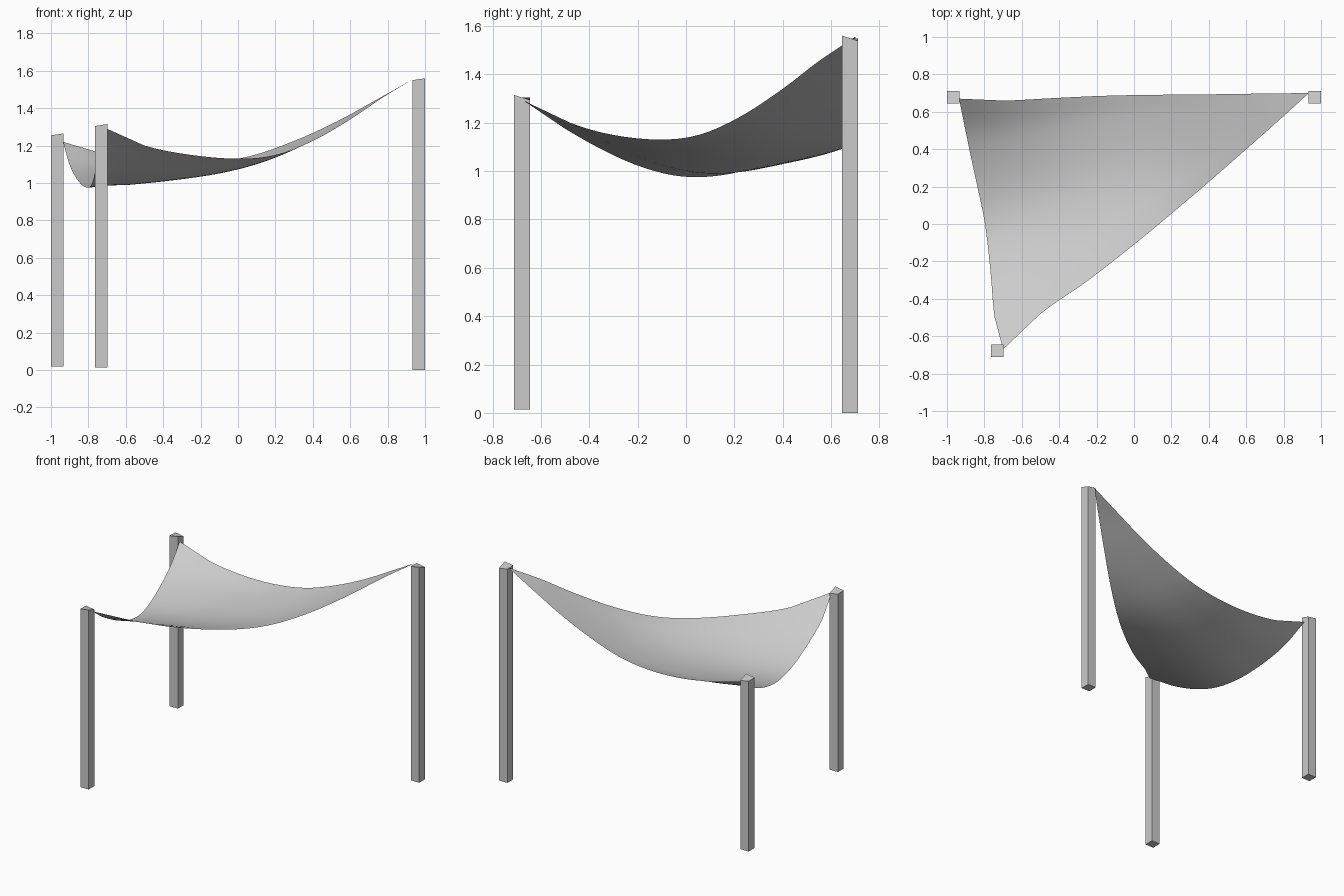
import bpy, bmesh
from mathutils import Vector

if "Cube" in bpy.data.objects:
    bpy.data.objects.remove(bpy.data.objects["Cube"])


def make_object(name, bm):
    bmesh.ops.recalc_face_normals(bm, faces=bm.faces)
    mesh = bpy.data.meshes.new(name)
    bm.to_mesh(mesh)
    bm.free()
    obj = bpy.data.objects.new(name, mesh)
    bpy.context.collection.objects.link(obj)
    return obj


def make_post(name, x, y, bottom, top):
    bm = bmesh.new()
    bmesh.ops.create_cube(bm, size=1)
    for v in bm.verts:
        right, back, up = v.co.x > 0, v.co.y > 0, v.co.z > 0
        # slightly uneven sawn top
        drop = {(0, 0): 0.01, (1, 0): 0, (1, 1): 0.022, (0, 1): 0.012}[(right, back)]
        v.co = (x + v.co.x * 0.067, y + v.co.y * 0.067, top - drop if up else bottom)
    return make_object(name, bm)


def curve(points, t):
    """Smooth curve through points (first span straight), t from 0 to 1."""
    p = [Vector(q) for q in points]
    p = [2 * p[0] - p[1]] + p + [2 * p[-1] - p[-2]]
    s = t * (len(p) - 3)
    i = min(int(s), len(p) - 4)
    s -= i
    a, b, c, d = p[i:i + 4]
    if i == 0:
        return b.lerp(c, s)
    return 0.5 * (2 * b + (c - a) * s + (2 * a - 5 * b + 4 * c - d) * s ** 2
                  + (3 * b - a - 3 * c + d) * s ** 3)


# Posts
make_post("back_left_post", -0.9665, 0.678, 0.02, 1.265)
make_post("front_left_post", -0.732, -0.678, 0.015, 1.315)
make_post("back_right_post", 0.9665, 0.678, 0.0, 1.56)

# Sagging edges of the cloth
front_edge = [(-0.70, -0.67, 1.29), (-0.50, -0.48, 1.20), (-0.25, -0.305, 1.15),
              (0, -0.11, 1.13), (0.2, 0.055, 1.15), (0.4, 0.225, 1.225),
              (0.6, 0.40, 1.34), (0.77, 0.55, 1.455), (0.935, 0.70, 1.555)]
back_edge = [(-0.935, 0.67, 1.22), (-0.70, 0.66, 1.15), (-0.45, 0.672, 1.11),
             (-0.2, 0.684, 1.105), (0.05, 0.69, 1.14), (0.3, 0.692, 1.225),
             (0.53, 0.695, 1.33), (0.74, 0.698, 1.445), (0.935, 0.70, 1.555)]
left_edge = [(-0.70, -0.67, 1.29), (-0.745, -0.50, 1.175), (-0.763, -0.30, 1.065),
             (-0.78, -0.13, 1.0), (-0.80, 0.02, 0.975), (-0.833, 0.18, 0.988),
             (-0.87, 0.35, 1.035), (-0.903, 0.51, 1.105), (-0.935, 0.67, 1.22)]

# Cloth: front to back span plus a sag that fades toward the right corner
N = 32
bm = bmesh.new()
rows = []
for i in range(N):
    u = i / N
    f, b = curve(front_edge, u), curve(back_edge, u)
    row = []
    for j in range(N + 1):
        v = j / N
        straight = Vector(left_edge[0]).lerp(Vector(left_edge[-1]), v)
        sag = (curve(left_edge, v) - straight) * (1 - u) ** 3.1
        row.append(bm.verts.new(f.lerp(b, v) + sag))
    rows.append(row)
tip = bm.verts.new(front_edge[-1])
for r, s in zip(rows, rows[1:]):
    for j in range(N):
        bm.faces.new((r[j], s[j], s[j + 1], r[j + 1]))
for j in range(N):
    bm.faces.new((rows[-1][j], tip, rows[-1][j + 1]))
sail = make_object("shade_sail", bm)
# make the upper side the front side of the sheet
if sum(p.normal.z for p in sail.data.polygons) < 0:
    sail.data.flip_normals()
for p in sail.data.polygons:
    p.use_smooth = True
